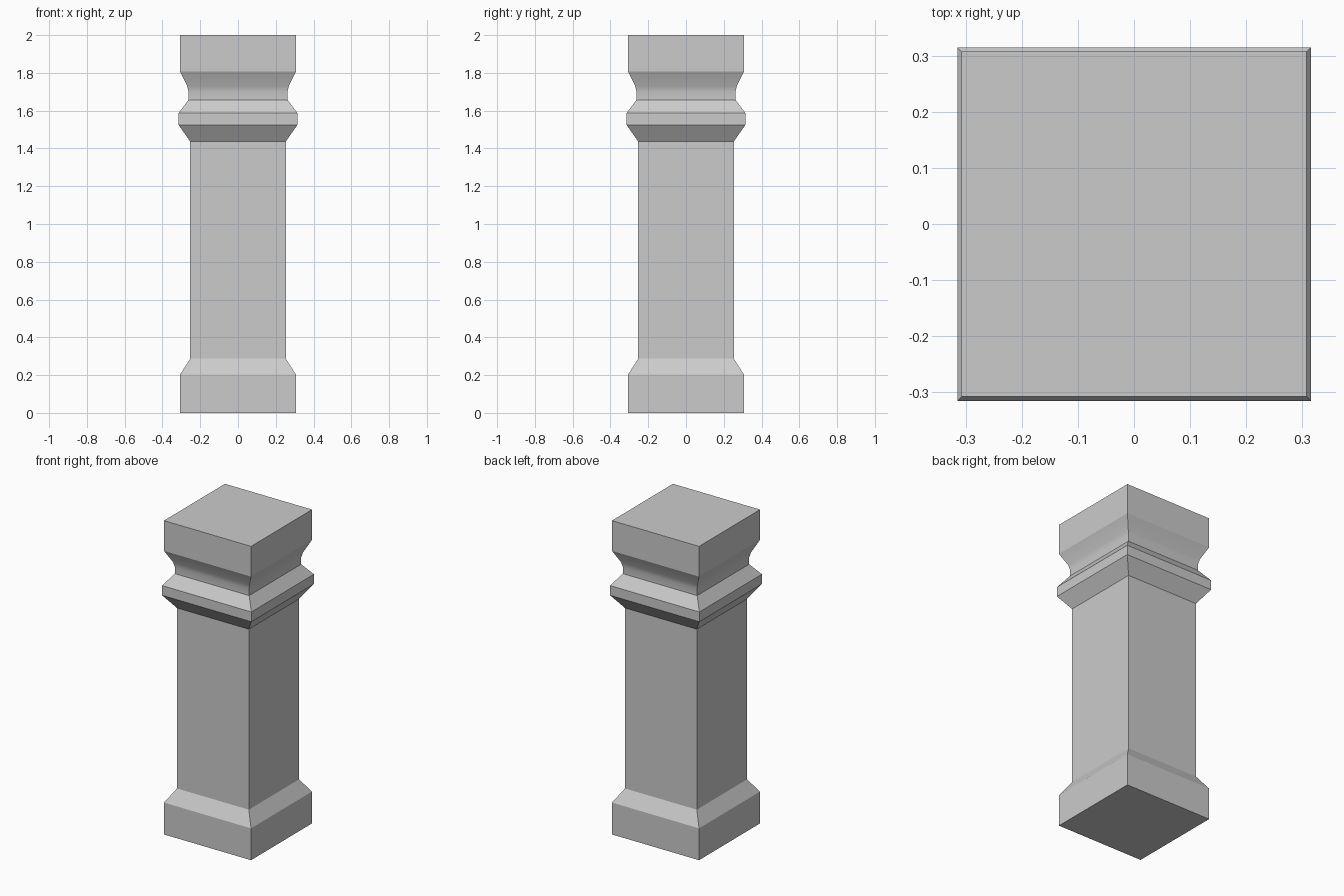
import bpy, bmesh, math

if "Cube" in bpy.data.objects:
    bpy.data.objects.remove(bpy.data.objects["Cube"])

# Half-width and height of each square ring, bottom to top
PROFILE = [
    (0.307, 0.0), (0.307, 0.203),                    # plinth
    (0.253, 0.287), (0.253, 1.437),                  # sloped foot and shaft
    (0.315, 1.525), (0.315, 1.587), (0.262, 1.657),  # collar
    (0.262, 1.70), (0.269, 1.73), (0.307, 1.807),    # coved neck
    (0.307, 2.0),                                    # cap block
]
CORNERS = [(-1, -1), (1, -1), (1, 1), (-1, 1)]

# Loft square rings into one closed pillar
bm = bmesh.new()
rings = [[bm.verts.new((sx * w, sy * w, z)) for sx, sy in CORNERS]
         for w, z in PROFILE]
for lower, upper in zip(rings, rings[1:]):
    for i in range(4):
        j = (i + 1) % 4
        bm.faces.new((lower[i], lower[j], upper[j], upper[i]))
bm.faces.new(rings[0][::-1])
bm.faces.new(rings[-1])

mesh = bpy.data.meshes.new("square_pillar")
bm.to_mesh(mesh)
bm.free()
pillar = bpy.data.objects.new("square_pillar", mesh)
bpy.context.collection.objects.link(pillar)

# Smooth only the shallow bends of the cove
bpy.context.view_layer.objects.active = pillar
pillar.select_set(True)
bpy.ops.object.shade_smooth_by_angle(angle=math.radians(20))
